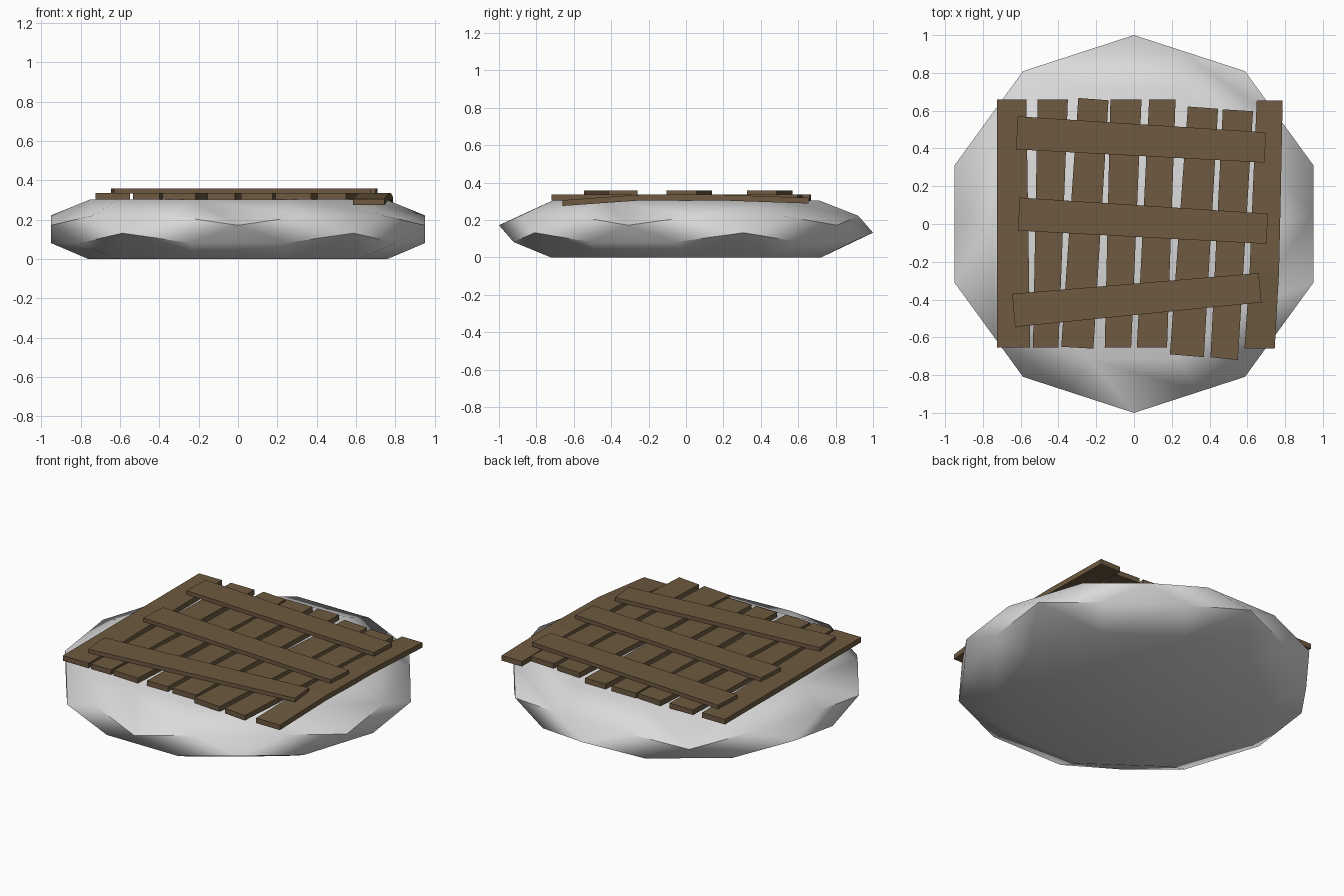
import bpy, bmesh, math
from mathutils import Vector

if "Cube" in bpy.data.objects:
    bpy.data.objects.remove(bpy.data.objects["Cube"])


def material(name, rgb):
    m = bpy.data.materials.new(name)
    m.diffuse_color = (*rgb, 1)
    m.use_nodes = True
    m.node_tree.nodes["Principled BSDF"].inputs["Base Color"].default_value = m.diffuse_color
    return m


STONE = material("pale_stone", (0.70, 0.70, 0.70))
WOOD = material("brown_wood", (0.155, 0.102, 0.052))


def add_object(name, bm, mat):
    bmesh.ops.recalc_face_normals(bm, faces=bm.faces)
    me = bpy.data.meshes.new(name)
    bm.to_mesh(me)
    bm.free()
    me.materials.append(mat)
    ob = bpy.data.objects.new(name, me)
    bpy.context.collection.objects.link(ob)
    return ob


def ring_point(i, r, z, offset=-90):
    a = math.radians(offset + 36 * i)
    return Vector((r * math.cos(a), r * math.sin(a), z))


# Stone: ten-sided faceted slab with a zigzag rim, flat top and bottom
H = 0.304
points = []
rim = [ring_point(i, 1, 0.172 if i % 2 == 0 else 0.132) for i in range(10)]
for i in range(10):
    a, b = rim[i], rim[(i + 1) % 10]
    if i % 2:
        a, b = b, a
    low, high = a.lerp(b, 0.41), a.lerp(b, 0.59)
    low.z, high.z = 0.082, 0.222
    points += [rim[i], low, high]
    points += [ring_point(i, 0.76, 0, -72), ring_point(i, 0.75, H, -72)]
bm = bmesh.new()
for p in points:
    bm.verts.new(p)
bmesh.ops.convex_hull(bm, input=bm.verts)
bmesh.ops.dissolve_limit(bm, angle_limit=math.radians(1),
                         verts=bm.verts, edges=bm.edges)
stone = add_object("stone_base", bm, STONE)
bpy.context.view_layer.objects.active = stone
stone.select_set(True)
bpy.ops.object.shade_smooth_by_angle(angle=math.radians(55))
stone.select_set(False)


def board(name, sections, thick):
    """Board lofted through sections of (left xy, right xy, underside z)."""
    bm = bmesh.new()
    loops = []
    for l, r, z in sections:
        loops.append([bm.verts.new((p[0], p[1], h)) for p, h in
                      ((l, z), (r, z), (r, z + thick), (l, z + thick))])
    for s, t in zip(loops, loops[1:]):
        for k in range(4):
            n = (k + 1) % 4
            bm.faces.new((s[k], s[n], t[n], t[k]))
    bm.faces.new(loops[0])
    bm.faces.new(loops[-1][::-1])
    return add_object(name, bm, WOOD)


# Long planks: front x left/right, front y left/right, then the same at the back
planks = [
    (-.725, -.55, -.655, -.655, -.725, -.57, .66, .66),
    (-.535, -.40, -.655, -.655, -.51, -.35, .66, .66),
    (-.385, -.215, -.65, -.66, -.295, -.135, .667, .655),
    (-.155, -.015, -.655, -.655, -.125, .04, .66, .66),
    (.015, .175, -.655, -.655, .08, .22, .66, .66),
    (.19, .37, -.69, -.705, .285, .445, .622, .61),
    (.405, .55, -.705, -.72, .47, .63, .607, .597),
]
for i, (a, b, ya, yb, c, d, yc, yd) in enumerate(planks):
    board(f"plank_{i + 1}", [((a, ya), (b, yb), .304), ((c, yc), (d, yd), .304)], .031)

# Right edge plank sags at both ends
board("plank_8", [((.585, -.66), (.745, -.66), .275),
                  ((.612, -.25), (.768, -.25), .304),
                  ((.63, .2), (.778, .2), .304),
                  ((.65, .655), (.787, .655), .288)], .031)

# Cross battens: left end bottom/top, right end bottom/top
battens = [
    ((-.625, .395), (-.615, .57), (.69, .325), (.70, .485)),
    ((-.615, -.035), (-.605, .14), (.70, -.105), (.71, .055)),
    ((-.63, -.545), (-.645, -.37), (.675, -.415), (.66, -.26)),
]
for i, (a, b, c, d) in enumerate(battens):
    board(f"batten_{i + 1}", [(a, b, .334), (c, d, .334)], .024)
